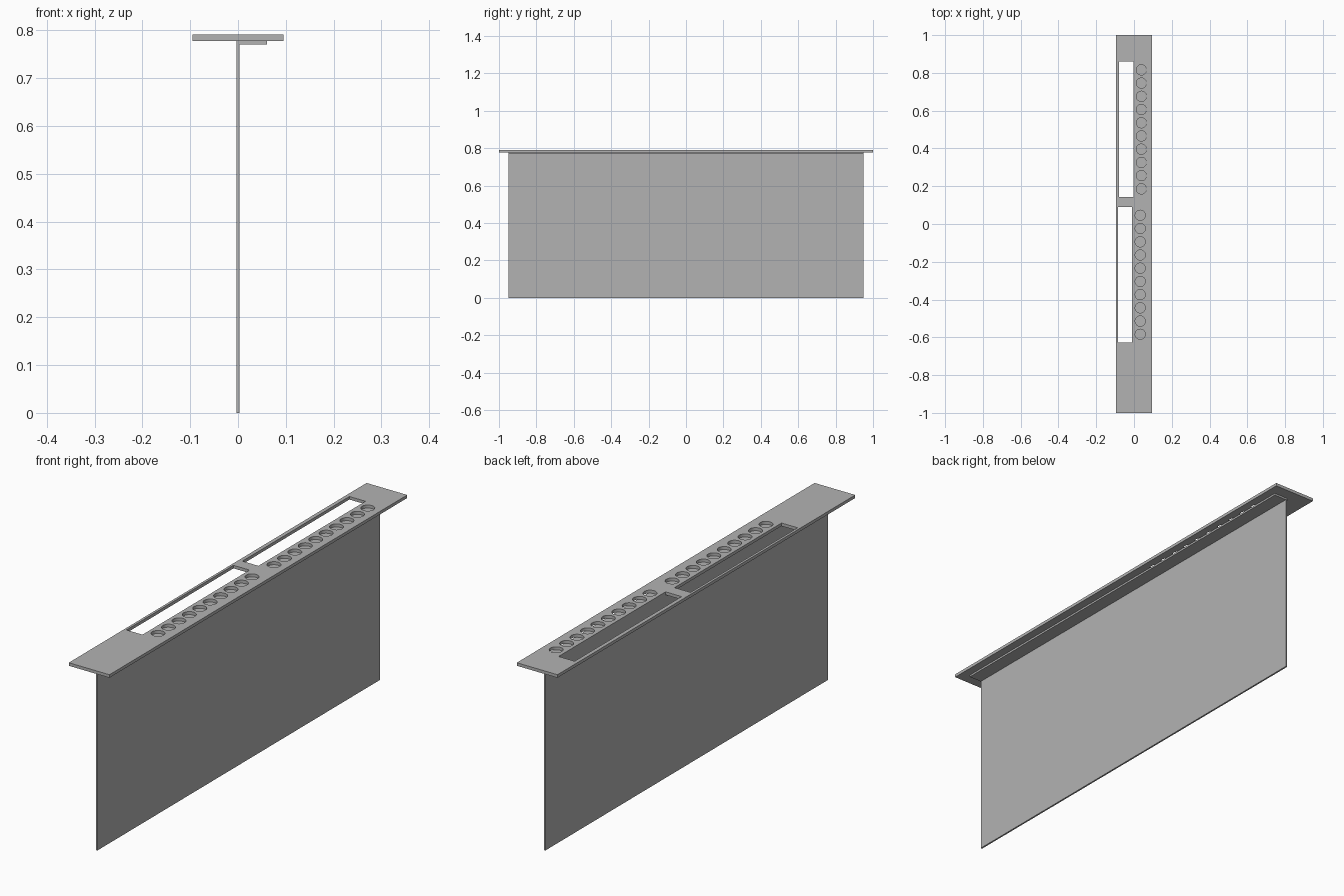
import bpy
import bmesh
from mathutils import Matrix, Vector

cube = bpy.data.objects.get("Cube")
if cube:
    bpy.data.objects.remove(cube, do_unlink=True)

# Single plain grey material
GREY = (0.45, 0.45, 0.45, 1)
grey = bpy.data.materials.new("plain grey")
grey.use_nodes = True
grey.diffuse_color = GREY
grey.node_tree.nodes["Principled BSDF"].inputs["Base Color"].default_value = GREY

PLATE_BOTTOM, TOP = 0.778, 0.791
HALF_WIDTH, BOARD_END = 0.0955, 0.95


def add_box(bm, x, y, z):
    spans = (x, y, z)
    centre = Vector([(a + b) / 2 for a, b in spans])
    size = Vector([b - a for a, b in spans])
    matrix = Matrix.Translation(centre) @ Matrix.Diagonal(size).to_4x4()
    bmesh.ops.create_cube(bm, size=1, matrix=matrix)


def finish(name, bm):
    mesh = bpy.data.meshes.new(name)
    bm.to_mesh(mesh)
    bm.free()
    mesh.materials.append(grey)
    obj = bpy.data.objects.new(name, mesh)
    bpy.context.collection.objects.link(obj)
    return obj


def box(name, x, y, z):
    bm = bmesh.new()
    add_box(bm, x, y, z)
    return finish(name, bm)


# Upright board, mounting flange and top plate
box("upright_board", (-0.0035, 0.0035), (-BOARD_END, BOARD_END), (0, PLATE_BOTTOM))
box("flange", (0.0035, 0.061), (-BOARD_END, BOARD_END), (0.77, PLATE_BOTTOM))
plate = box("top_plate", (-HALF_WIDTH, HALF_WIDTH), (-1, 1), (PLATE_BOTTOM, TOP))

# Cutter: two groups, each a long slot beside a row of ten round holes
cut = bmesh.new()
for shift_x, shift_y in ((0, 0), (-0.006, -0.77)):
    add_box(cut, (-0.079 + shift_x, -0.0035 + shift_x),
            (0.142 + shift_y, 0.861 + shift_y), (0.74, 0.83))
    for i in range(10):
        place = Vector((0.039 + shift_x, 0.186 + i * 0.07 + shift_y, 0.785))
        bmesh.ops.create_cone(cut, cap_ends=True, segments=32, radius1=0.027,
                              radius2=0.027, depth=0.09,
                              matrix=Matrix.Translation(place))
cutter = finish("opening_cutter", cut)
cutter.hide_render = True

# Cut the openings and keep the result as the plate mesh
mod = plate.modifiers.new("openings", "BOOLEAN")
mod.operation = "DIFFERENCE"
mod.solver = "EXACT"
mod.object = cutter
bpy.ops.object.select_all(action="DESELECT")
plate.select_set(True)
bpy.context.view_layer.objects.active = plate
bpy.ops.object.modifier_apply(modifier=mod.name)
bpy.data.objects.remove(cutter, do_unlink=True)
bpy.ops.object.shade_smooth_by_angle()
